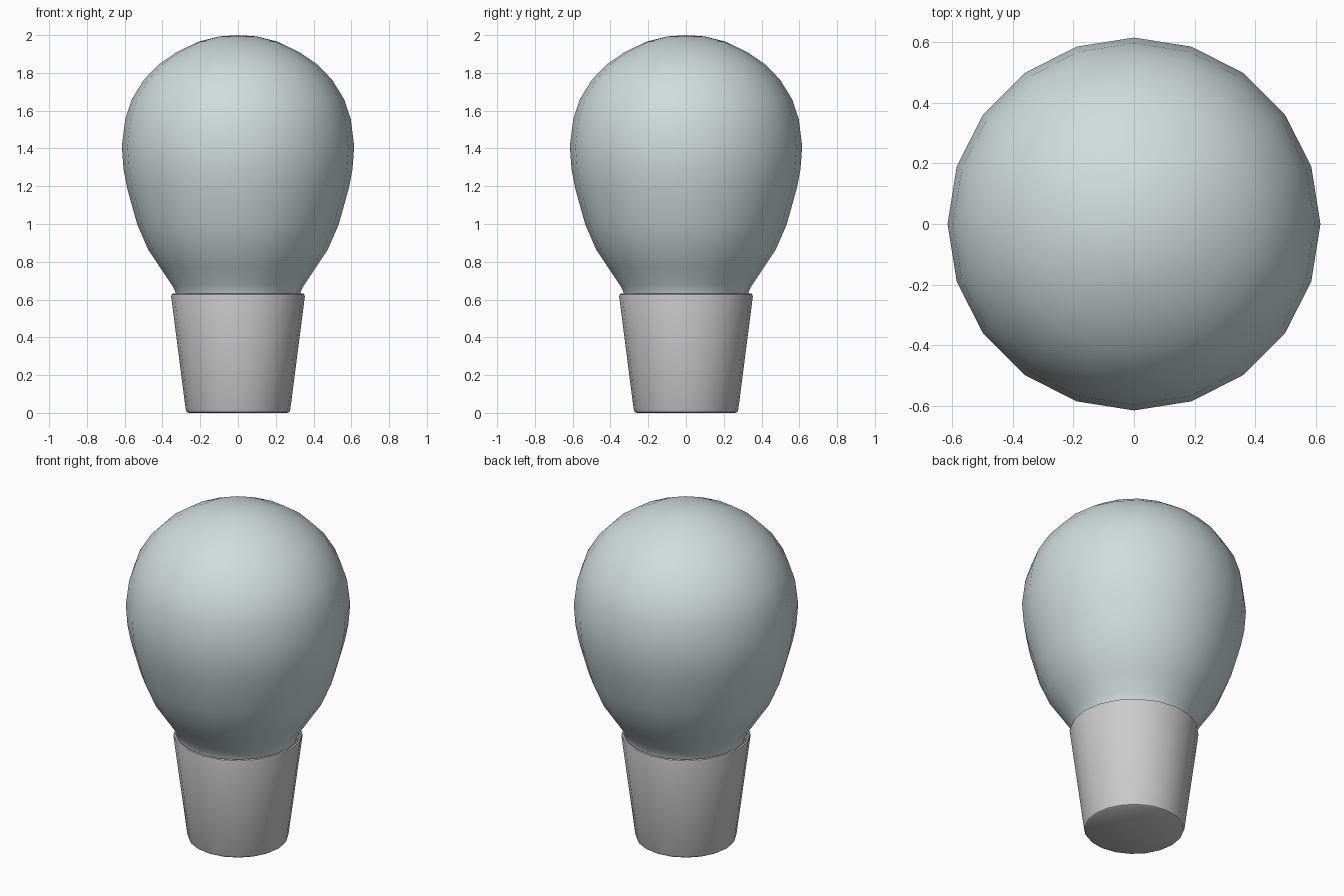
import bpy, bmesh
from math import cos, sin, pi, radians

if "Cube" in bpy.data.objects:
    bpy.data.objects.remove(bpy.data.objects["Cube"])

SIDES = 20


def lathe(name, profile, color=None):
    """Revolve an (r, z) profile around z; points with r = 0 become poles."""
    bm = bmesh.new()
    rings = []
    for r, z in profile:
        n = 1 if r == 0 else SIDES
        rings.append([bm.verts.new((r * cos(2 * pi * i / SIDES), r * sin(2 * pi * i / SIDES), z))
                      for i in range(n)])
    for a, b in zip(rings, rings[1:]):
        for i in range(SIDES):
            j = (i + 1) % SIDES
            if len(a) == 1:
                bm.faces.new((a[0], b[j], b[i]))
            elif len(b) == 1:
                bm.faces.new((a[i], a[j], b[0]))
            else:
                bm.faces.new((a[i], a[j], b[j], b[i]))
    bmesh.ops.recalc_face_normals(bm, faces=bm.faces)
    mesh = bpy.data.meshes.new(name)
    bm.to_mesh(mesh)
    bm.free()
    ob = bpy.data.objects.new(name, mesh)
    bpy.context.collection.objects.link(ob)
    if color:
        mat = bpy.data.materials.new(name + "_material")
        mat.diffuse_color = color
        mat.use_nodes = True
        mat.node_tree.nodes["Principled BSDF"].inputs["Base Color"].default_value = mat.diffuse_color
        mesh.materials.append(mat)
    bpy.ops.object.select_all(action='DESELECT')
    ob.select_set(True)
    bpy.context.view_layer.objects.active = ob
    bpy.ops.object.shade_smooth_by_angle(angle=radians(35))
    return ob


# Tapered socket with a softened bottom edge and a thin rounded rim
lathe("socket", [(0, 0), (0.262, 0), (0.272, 0.006), (0.277, 0.018),
                 (0.354, 0.617), (0.352, 0.627), (0.345, 0.631),
                 (0.337, 0.627), (0.333, 0.615), (0.328, 0.58), (0, 0.58)])

# Pear-shaped glass: short neck, flaring flanks, round crown
lathe("glass_bulb", [(0, 0.59), (0.324, 0.59), (0.328, 0.625), (0.334, 0.645), (0.35, 0.677),
                     (0.412, 0.77), (0.476, 0.865), (0.534, 1.0), (0.587, 1.19),
                     (0.606, 1.29), (0.615, 1.41), (0.597, 1.555), (0.562, 1.66),
                     (0.497, 1.765), (0.42, 1.845), (0.325, 1.91),
                     (0.21, 1.965), (0.1, 1.993), (0, 2.0)],
      (0.62, 0.72, 0.71, 1))
